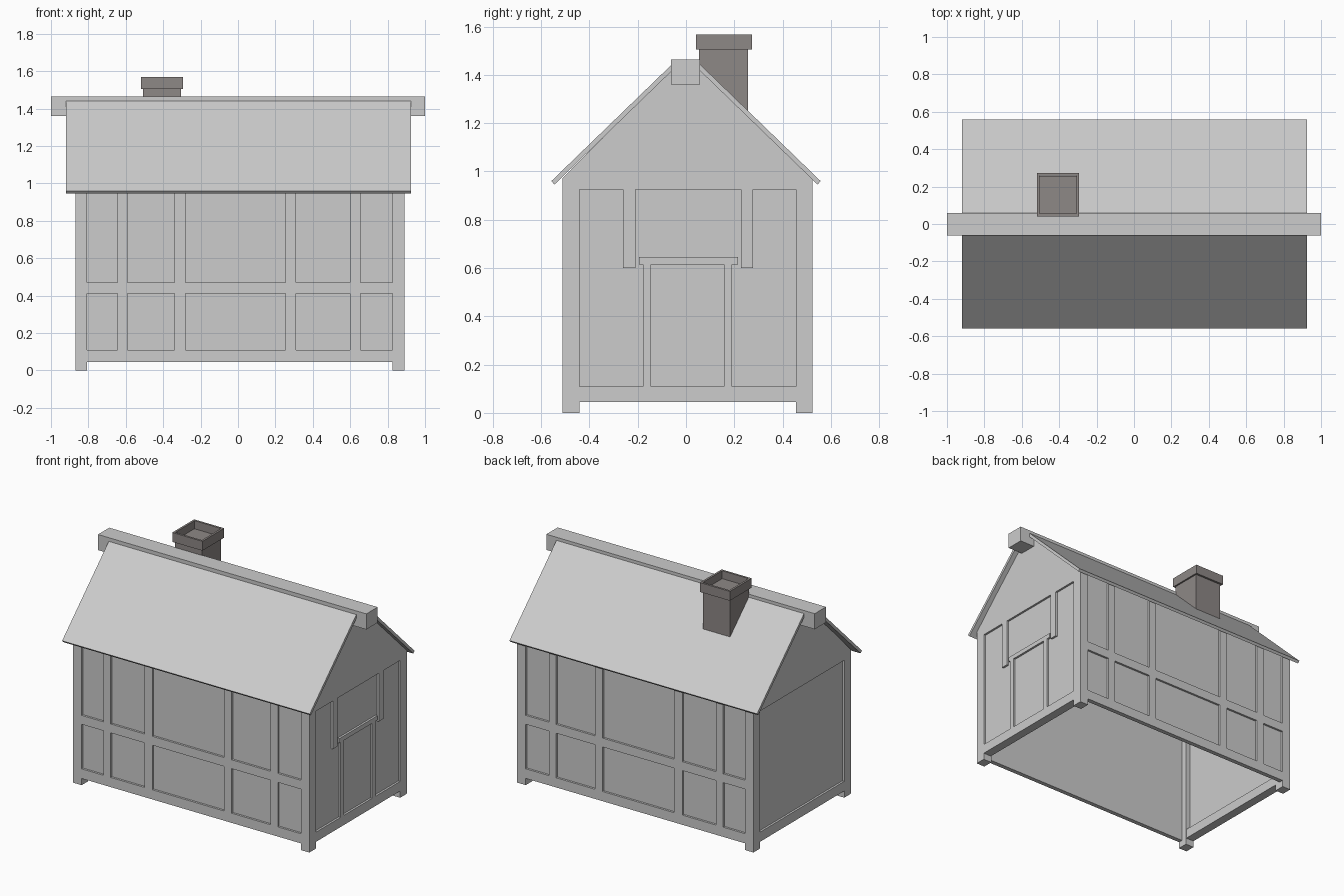
import bpy, bmesh

if "Cube" in bpy.data.objects:
    bpy.data.objects.remove(bpy.data.objects["Cube"])


def material(name, rgb):
    m = bpy.data.materials.new(name)
    m.diffuse_color = (*rgb, 1)
    m.use_nodes = True
    m.node_tree.nodes["Principled BSDF"].inputs["Base Color"].default_value = m.diffuse_color
    return m


GREY = material("pale grey", (0.604, 0.604, 0.604))
STONE = material("chimney stone", (0.27, 0.246, 0.238))

# Overall wall limits
X0, X1, Y0, Y1 = -0.87, 0.89, -0.512, 0.525
PX, PY = 0.063, 0.07          # corner post size
SILL0, SILL1 = 0.045, 0.11
TOP = 0.925                   # underside of the gable beam
RECESS = 0.014


def prism(name, profile, x0, x1, mat=GREY):
    """Extrude a (y, z) outline along x."""
    bm = bmesh.new()
    a = [bm.verts.new((x0, y, z)) for y, z in profile]
    b = [bm.verts.new((x1, y, z)) for y, z in profile]
    n = len(profile)
    bm.faces.new(a)
    bm.faces.new(b[::-1])
    for i in range(n):
        j = (i + 1) % n
        bm.faces.new((a[i], b[i], b[j], a[j]))
    bmesh.ops.recalc_face_normals(bm, faces=bm.faces[:])
    me = bpy.data.meshes.new(name)
    bm.to_mesh(me)
    bm.free()
    me.materials.append(mat)
    ob = bpy.data.objects.new(name, me)
    bpy.context.collection.objects.link(ob)
    return ob


def box(name, x0, x1, y0, y1, z0, z1, mat=GREY):
    return prism(name, [(y0, z0), (y1, z0), (y1, z1), (y0, z1)], x0, x1, mat)


# Corner posts, their tops cut to the roof slope
for x in (X0, X1 - PX):
    for s, y in ((1, Y0), (-1, Y1)):
        inner = y + s * PY
        prism("corner_post", [(y, 0), (inner, 0), (inner, 1.035), (y, 0.972)], x, x + PX)

# Long walls: rails, studs and recessed panel
studs = [(-0.645, -0.59), (-0.34, -0.28), (0.255, 0.31), (0.60, 0.655)]
for side, y, s in (("front", Y0, 1), ("back", Y1, -1)):
    def wall_box(part, x0, x1, z0, z1, d0=0.0, d1=0.03):
        ya, yb = sorted((y + s * d0, y + s * d1))
        box(side + part, x0, x1, ya, yb, z0, z1)
    wall_box("_sill", X0 + PX, X1 - PX, SILL0, SILL1)
    wall_box("_middle_rail", X0 + PX, X1 - PX, 0.41, 0.47)
    for a, b in studs:
        wall_box("_lower_stud", a, b, SILL1, 0.41)
        wall_box("_upper_stud", a, b, 0.47, 0.97)
    wall_box("_panel", X0 + PX, X1 - PX, SILL1, 0.972, RECESS, 0.03)

# End walls: sill, gable and recessed panel
gable = [(Y0, TOP), (Y1, TOP), (Y1, 0.972), (0.06, 1.425), (-0.06, 1.425), (Y0, 0.972)]
for side, x, s in (("left", X0, 1), ("right", X1, -1)):
    xa, xb = sorted((x, x + s * 0.06))
    box(side + "_sill", xa, xb, Y0 + PY, Y1 - PY, SILL0, SILL1)
    prism(side + "_gable", gable, xa, xb)
    xa, xb = sorted((x + s * RECESS, x + s * 0.03))
    box(side + "_panel", xa, xb, Y0 + PY, Y1 - PY, SILL1, TOP)

# Door frame and short studs on the right end
xi = X1 - 0.03
for a, b in ((-0.178, -0.145), (0.157, 0.19)):
    box("door_jamb", xi, X1, a, b, SILL1, 0.615)
box("door_lintel", xi, X1, -0.194, 0.215, 0.615, 0.645)
for a, b in ((-0.26, -0.21), (0.227, 0.277)):
    box("short_stud", xi, X1, a, b, 0.6, TOP)

# Roof slopes and ridge beam
for side, s in (("front", -1), ("back", 1)):
    prism(side + "_roof",
          [(s * 0.558, 0.96), (s * 0.058, 1.444), (s * 0.045, 1.43), (s * 0.545, 0.946)],
          -0.92, 0.925)
box("ridge_beam", -1, 1, -0.062, 0.058, 1.36, 1.465)

# Chimney: shaft cut to the roof slope, with a thin open cap
prism("chimney_shaft", [(0.054, 1.438), (0.256, 1.242), (0.256, 1.515), (0.054, 1.515)],
      -0.508, -0.305, STONE)
cx0, cx1, cy0, cy1, cz0, cz1, t = -0.518, -0.294, 0.041, 0.273, 1.505, 1.568, 0.014
for x in (cx0, cx1 - t):
    box("chimney_cap_side", x, x + t, cy0, cy1, cz0, cz1, STONE)
for y in (cy0, cy1 - t):
    box("chimney_cap_end", cx0 + t, cx1 - t, y, y + t, cz0, cz1, STONE)
